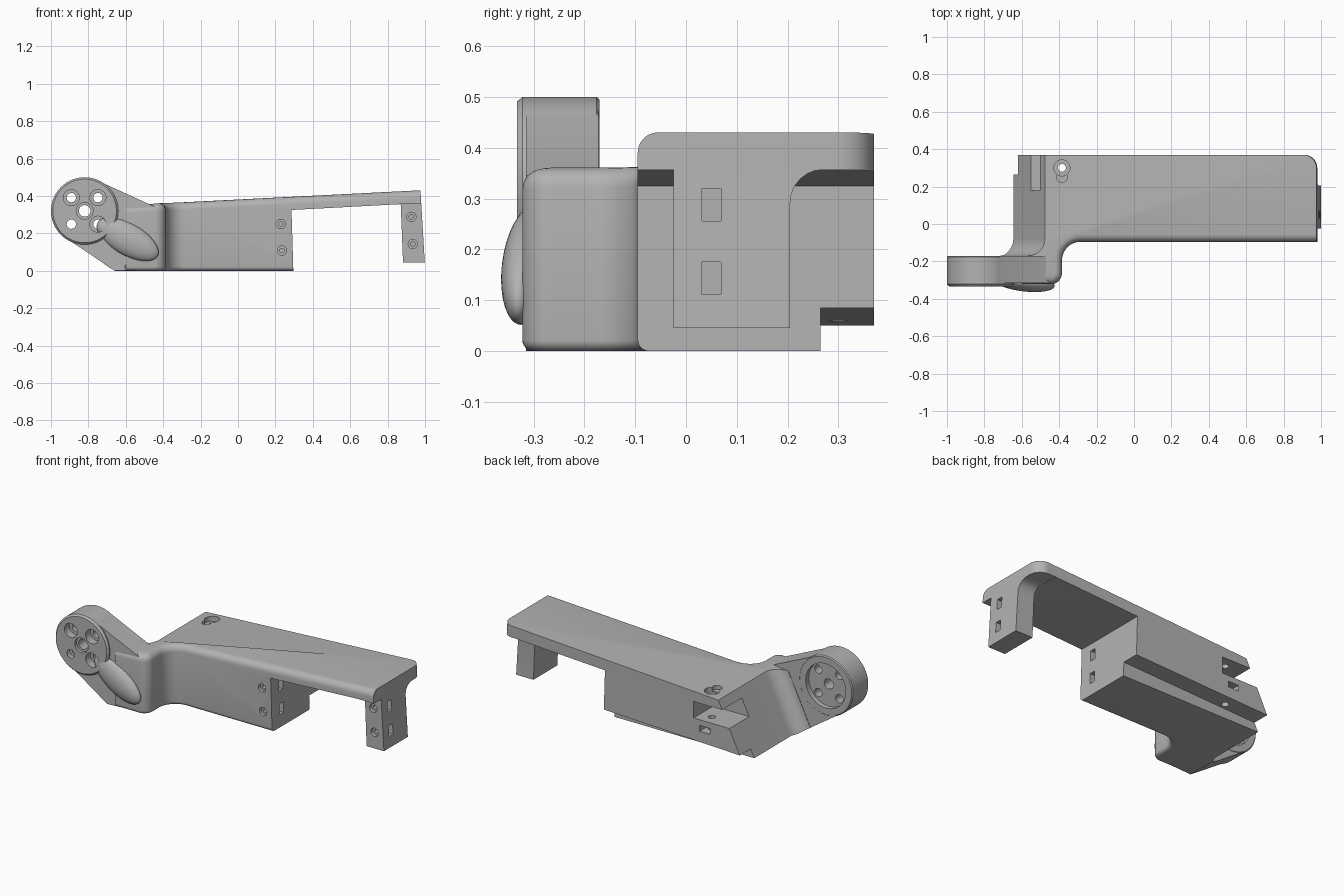
import bpy, bmesh, math
from mathutils import Vector
from mathutils.geometry import convex_hull_2d

if "Cube" in bpy.data.objects:
    bpy.data.objects.remove(bpy.data.objects["Cube"], do_unlink=True)

grey = bpy.data.materials.new("plain grey")
grey.use_nodes = True
grey.diffuse_color = (0.45, 0.45, 0.45, 1)
grey.node_tree.nodes["Principled BSDF"].inputs["Base Color"].default_value = (0.45, 0.45, 0.45, 1)


def stack(name, rings):
    """Solid lofted through matching closed rings of points."""
    bm = bmesh.new()
    rows = [[bm.verts.new(p) for p in ring] for ring in rings]
    n = len(rows[0])
    for low, high in zip(rows, rows[1:]):
        for i in range(n):
            j = (i + 1) % n
            bm.faces.new((low[i], low[j], high[j], high[i]))
    bm.faces.new(rows[0][::-1])
    bm.faces.new(rows[-1])
    bmesh.ops.recalc_face_normals(bm, faces=bm.faces)
    mesh = bpy.data.meshes.new(name)
    bm.to_mesh(mesh)
    bm.free()
    mesh.materials.append(grey)
    obj = bpy.data.objects.new(name, mesh)
    bpy.context.collection.objects.link(obj)
    return obj


def prism(name, points, start, end, axis="y"):
    """Extrude a 2D profile along x, y or z."""
    place = {"x": lambda a, b, d: (d, a, b),
             "y": lambda a, b, d: (a, d, b),
             "z": lambda a, b, d: (a, b, d)}[axis]
    return stack(name, [[place(a, b, d) for a, b in points] for d in (start, end)])


def arc(cx, cy, r, a0, a1, n=10):
    angles = [math.radians(a0 + (a1 - a0) * i / n) for i in range(n + 1)]
    return [(cx + r * math.cos(a), cy + r * math.sin(a)) for a in angles]


def rod(a, b, r, start, end, axis="y"):
    return prism("cutter", arc(a, b, r, 0, 345, 23), start, end, axis)


def box(x0, x1, y0, y1, z0, z1):
    return prism("cutter", [(x0, z0), (x1, z0), (x1, z1), (x0, z1)], y0, y1)


def combine(target, other, operation="DIFFERENCE"):
    mod = target.modifiers.new("combine", "BOOLEAN")
    mod.operation, mod.object, mod.solver = operation, other, "EXACT"
    bpy.context.view_layer.objects.active = target
    bpy.ops.object.modifier_apply(modifier=mod.name)
    bpy.data.objects.remove(other, do_unlink=True)


def smooth(obj, degrees=28):
    bpy.ops.object.select_all(action="DESELECT")
    obj.select_set(True)
    bpy.context.view_layer.objects.active = obj
    bpy.ops.object.shade_smooth_by_angle(angle=math.radians(degrees))


# Plan outline: point, outward normal for rounded edges, left/right end flag
outline = [((-0.6, -0.322), (0, -1), 0)]
for p in arc(-0.445, -0.262, 0.06, -90, 0):
    outline.append((p, ((p[0] + 0.445) / 0.06, (p[1] + 0.262) / 0.06), 0))
for p in arc(-0.285, -0.195, 0.1, 180, 90):
    outline.append((p, ((-0.285 - p[0]) / 0.1, (-0.195 - p[1]) / 0.1), 0))
outline.append(((0.978, -0.095), (0, -1), 1))
outline += [(p, (0, 0), 1) for p in arc(0.908, 0.3, 0.07, 0, 90)]
outline += [(p, (0, 0), -1) for p in [(-0.645, 0.37)] + arc(-0.735, -0.08, 0.09, 0, -90)]


def top_z(x):
    return 0.36 + (x + 0.4) * 0.051


def layer(inset, drop, lift=None):
    ring = []
    for (x, y), (nx, ny), end in outline:
        z = lift if lift is not None else top_z(x) - drop
        x, y = x - nx * inset, y - ny * inset
        if end == 1:
            x += (0.39 - z) * 0.06
        if end == -1:
            x += z * 0.485
        ring.append((x, y, z))
    return ring


quarter = [math.radians(a) for a in range(0, 91, 15)]
rings = [layer(0.022 * (1 - math.sin(a)), 0, 0.022 * (1 - math.cos(a))) for a in quarter]
rings += [layer(0.04 * (1 - math.cos(a)), 0.04 * (1 - math.sin(a))) for a in quarter]
body = stack("bracket_body", rings)

# Open space between the block and the end tab, then the tab sides and foot
combine(body, prism("cutter", [(0.299, -0.1), (0.286, 0.325), (0.87, 0.356), (0.888, -0.1)], -0.5, 0.5))
combine(body, box(0.86, 1.2, -0.5, -0.025, -0.1, 0.356))
combine(body, prism("cutter", [(0.205, -0.1), (0.5, -0.1), (0.5, 0.357)]
                    + arc(0.27, 0.292, 0.065, 90, 180, 6), 0.86, 1.2, "x"))
combine(body, box(0.8, 1.2, -0.5, 0.5, -0.1, 0.045))

# Slanted underside of the neck and stepped underside at the rear
combine(body, prism("cutter", [(-0.66, 0), (-0.64, -0.1), (-1.2, -0.1), (-1.2, 0.355)], -0.5, 0.5))
combine(body, prism("cutter", [(-0.75, -0.1), (-0.75, 0.045), (0.32, 0.086), (0.32, -0.1)], 0.265, 0.5))

# Rear pocket with its screw hole, keyhole and nut slot
combine(body, box(-0.75, -0.31, 0.18, 0.5, 0.195, 0.295))
combine(body, rod(-0.385, 0.3, 0.043, 0.32, 0.5, "z"))
combine(body, rod(-0.385, 0.25, 0.028, 0.33, 0.5, "z"))
combine(body, rod(-0.385, 0.3, 0.021, -0.1, 0.5, "z"))
combine(body, box(-0.42, -0.35, 0.26, 0.5, 0.125, 0.16))

# Screw holes from the front meeting nut slots in the end faces
for x, z, front, nut, face in [(0.228, 0.25, -0.095, 0.0, 0.29), (0.235, 0.108, -0.095, 0.0, 0.294),
                               (0.927, 0.288, -0.025, 0.05, 0.985), (0.935, 0.143, -0.025, 0.05, 0.993)]:
    combine(body, rod(x, z, 0.025, front - 0.1, front + 0.02))
    combine(body, rod(x, z, 0.012, front - 0.1, nut + 0.06))
    combine(body, box(face - 0.085, face + 0.03, nut - 0.019, nut + 0.019, z - 0.032, z + 0.032))
smooth(body)

# Arm web: hull around the hub and the neck
points = arc(-0.82, 0.32, 0.176, 0, 355, 71) + [(-0.57, 0.355), (-0.45, 0.345), (-0.45, 0.01), (-0.66, 0)]
hull = [points[i] for i in convex_hull_2d([Vector(p) for p in points])]
arm = prism("hub_arm", hull, -0.315, -0.172)

# Hub disc with chamfered rims
profile = [(0.17, -0.333), (0.18, -0.322), (0.18, -0.176), (0.174, -0.17)]
disc = stack("disc", [[(x, y, z) for x, z in arc(-0.82, 0.32, r, 0, 355, 71)] for r, y in profile])
combine(arm, disc, "UNION")
combine(arm, rod(-0.82, 0.32, 0.135, -0.2, 0))
combine(arm, rod(-0.82, 0.32, 0.031, -0.5, 0))
combine(arm, rod(-0.82, 0.32, 0.045, -0.5, -0.315))
for sx in (-1, 1):
    for sz in (-1, 1):
        x, z = -0.82 + sx * 0.071, 0.32 + sz * 0.071
        combine(arm, rod(x, z, 0.043, -0.5, -0.285))
        combine(arm, rod(x, z, 0.025, -0.5, 0))
smooth(arm)

# Teardrop bulge on the front of the neck
bpy.ops.mesh.primitive_uv_sphere_add(segments=40, ring_count=24, radius=1, location=(-0.59, -0.312, 0.168))
bulge = bpy.context.object
bulge.name = "neck_bulge"
bulge.scale = (0.185, 0.048, 0.085)
bulge.rotation_euler = (0, math.radians(29), math.radians(-7))
bulge.data.materials.append(grey)
smooth(bulge, 60)
